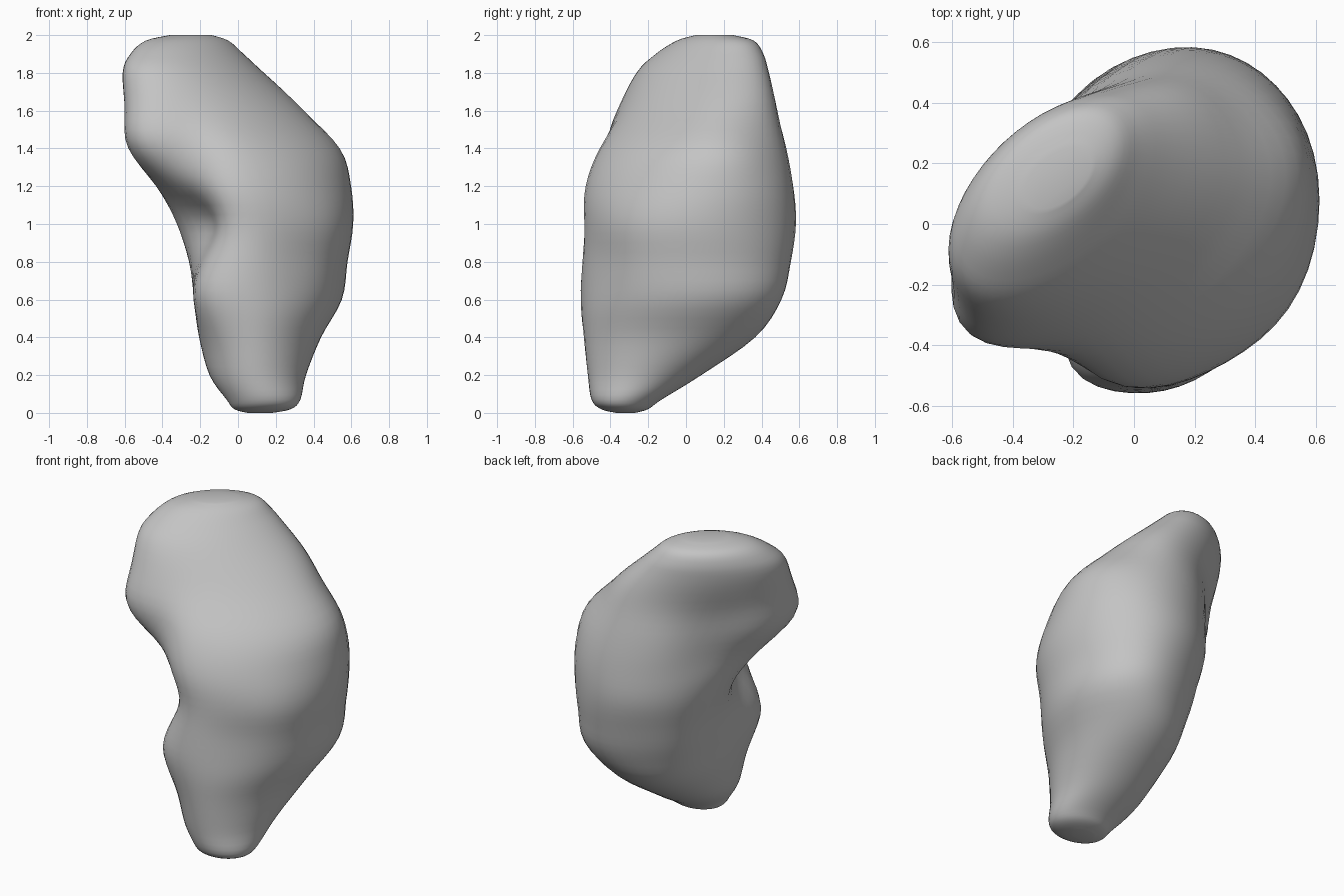
import bpy
import bmesh
import math
from mathutils import Vector

cube = bpy.data.objects.get("Cube")
if cube:
    bpy.data.objects.remove(cube, do_unlink=True)

SEGMENTS = 48
STEPS = 4

# Horizontal sections: height, x range, y range, skew of the oval
SECTIONS = [
    (0.00, 0.05, 0.18, -0.37, -0.27, 0.0),
    (0.02, -0.02, 0.28, -0.45, -0.20, 0.0),
    (0.07, -0.06, 0.33, -0.50, -0.13, 0.0),
    (0.20, -0.15, 0.36, -0.52, 0.08, 0.05),
    (0.40, -0.20, 0.44, -0.54, 0.36, 0.13),
    (0.60, -0.22, 0.55, -0.56, 0.50, 0.2),
    (0.80, -0.25, 0.58, -0.57, 0.55, 0.15),
    (1.00, -0.33, 0.61, -0.56, 0.58, 0.1),
    (1.20, -0.45, 0.60, -0.54, 0.57, 0.2),
    (1.40, -0.57, 0.55, -0.48, 0.54, 0.32),
    (1.60, -0.59, 0.37, -0.36, 0.49, 0.45),
    (1.80, -0.61, 0.14, -0.26, 0.44, 0.5),
    (1.90, -0.57, 0.03, -0.16, 0.41, 0.5),
    (1.97, -0.49, -0.05, -0.05, 0.36, 0.5),
    (2.00, -0.36, -0.14, 0.05, 0.25, 0.5),
]

# Local shaping: centre, push and reach
SHAPING = [
    (Vector((-0.28, -0.32, 1.03)), Vector((0.13, 0.05, 0)), 0.22),    # inner hollow
    (Vector((-0.29, -0.45, 1.33)), Vector((0.01, 0.06, 0)), 0.18),    # front crease
    (Vector((-0.55, -0.30, 1.50)), Vector((-0.03, -0.04, 0)), 0.20),  # hooked corner
    (Vector((-0.20, -0.47, 0.64)), Vector((-0.07, -0.05, 0)), 0.22),  # lower bulge
    (Vector((0.28, -0.50, 0.85)), Vector((-0.02, 0.05, 0)), 0.28),    # front flat
    (Vector((-0.20, 0.30, 0.70)), Vector((-0.05, 0.05, 0)), 0.33),    # back swelling
    (Vector((-0.35, 0.22, 1.38)), Vector((0.05, -0.05, 0)), 0.24),    # back valley
    (Vector((0.40, 0.40, 1.50)), Vector((-0.04, -0.04, 0)), 0.25),    # back shoulder
]


def smooth_between(a, b, c, d, t):
    """Smooth curve from b to c."""
    return b + t * ((c - a) + t * (2*a - 5*b + 4*c - d + t * (3*(b - c) + d - a))) / 2


def refined_sections():
    last = len(SECTIONS) - 1
    for i in range(last):
        around = [SECTIONS[min(max(i + k, 0), last)] for k in (-1, 0, 1, 2)]
        for s in range(STEPS):
            yield [smooth_between(*v, s / STEPS) for v in zip(*around)]
    yield SECTIONS[last]


def ring_points(z, x0, x1, y0, y1, skew):
    for k in range(SEGMENTS):
        t = math.tau * k / SEGMENTS
        p = Vector(((x0 + x1) / 2 + (x1 - x0) / 2 * math.cos(t),
                    (y0 + y1) / 2 + (y1 - y0) / 2 * math.sin(t + skew), z))
        yield p + sum((push * math.exp(-((p - centre).length / reach) ** 2)
                       for centre, push, reach in SHAPING), Vector())


# Loft the curved body through the sections
bm = bmesh.new()
rings = [[bm.verts.new(p) for p in ring_points(*s)] for s in refined_sections()]
for low, high in zip(rings, rings[1:]):
    for k in range(SEGMENTS):
        n = (k + 1) % SEGMENTS
        bm.faces.new((low[k], low[n], high[n], high[k]))
bm.faces.new(rings[0][::-1])
bm.faces.new(rings[-1])
bmesh.ops.recalc_face_normals(bm, faces=bm.faces)
for face in bm.faces:
    face.smooth = True

mesh = bpy.data.meshes.new("curved_body")
bm.to_mesh(mesh)
bm.free()
body = bpy.data.objects.new("curved_body", mesh)
bpy.context.collection.objects.link(body)

# Plain grey surface
grey = bpy.data.materials.new("plain_grey")
grey.use_nodes = True
colour = (0.55, 0.55, 0.55, 1.0)
grey.diffuse_color = colour
grey.node_tree.nodes["Principled BSDF"].inputs["Base Color"].default_value = colour
mesh.materials.append(grey)
